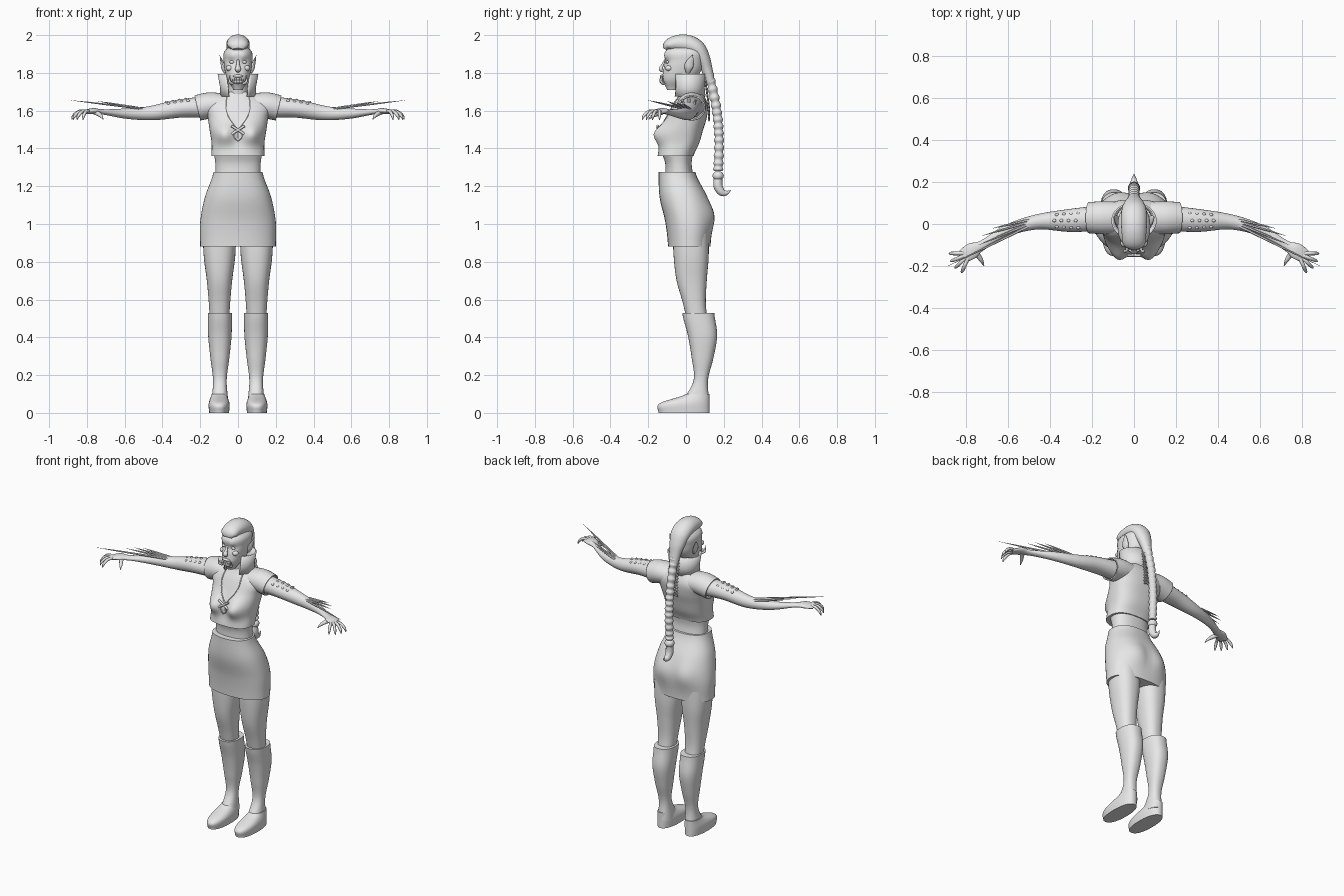
import bpy, bmesh, math
from mathutils import Vector
from mathutils.bvhtree import BVHTree

cube = bpy.data.objects.get("Cube")
if cube:
    bpy.data.objects.remove(cube)

grey = bpy.data.materials.new("plain_grey")
grey.use_nodes = True
COLOUR = (0.8, 0.8, 0.8, 1)
grey.diffuse_color = COLOUR
shader = next(node for node in grey.node_tree.nodes if node.type == 'BSDF_PRINCIPLED')
shader.inputs["Base Color"].default_value = COLOUR


def curve(keys, t):
    """Smooth value at t (0 to 1) along evenly spaced keys."""
    last = len(keys) - 1
    if last == 0:
        return keys[0]
    i = min(int(t * last), last - 1)
    u = t * last - i
    a, b, c, d = (keys[min(max(i + step, 0), last)] for step in (-1, 0, 1, 2))
    slope, next_slope = (c - a) / 2, (d - b) / 2
    rise = c - b
    return b + slope * u + (rise * 3 - slope * 2 - next_slope) * u ** 2 + (slope + next_slope - rise * 2) * u ** 3


def finish(name, bm, mirror=False, thick=0):
    mesh = bpy.data.meshes.new(name)
    bm.to_mesh(mesh)
    bm.free()
    mesh.materials.append(grey)
    part = bpy.data.objects.new(name, mesh)
    bpy.context.collection.objects.link(part)
    if thick:
        part.modifiers.new("Thickness", 'SOLIDIFY').thickness = thick
    if mirror:
        part.modifiers.new("Mirror", 'MIRROR').use_mirror_merge = False
    bpy.ops.object.select_all(action='DESELECT')
    part.select_set(True)
    bpy.context.view_layer.objects.active = part
    bpy.ops.object.shade_smooth_by_angle(angle=math.radians(50))
    return part


def skin(name, rings, closed=True, caps=True, **options):
    """Bridge rings of points into one surface."""
    bm = bmesh.new()
    rows = [[bm.verts.new(point) for point in ring] for ring in rings]
    count = len(rows[0])
    for low, high in zip(rows, rows[1:]):
        for i in range(count if closed else count - 1):
            j = (i + 1) % count
            bm.faces.new((low[i], low[j], high[j], high[i]))
    if closed and caps:
        bm.faces.new(rows[0][::-1])
        bm.faces.new(rows[-1])
    bmesh.ops.recalc_face_normals(bm, faces=bm.faces)
    return finish(name, bm, **options)


def loft(name, bottom, top, front, back, width, centre=0, square=2.3, bulges=(), sides=48, steps=24, **options):
    """Stack rounded cross-sections; each bulge pushes the front (-1) or back (1) along y."""
    rings = []
    for step in range(steps + 1):
        t = step / steps
        z = bottom + (top - bottom) * t
        near, far, half = curve(front, t), curve(back, t), curve(width, t)
        ring = []
        for i in range(sides):
            angle = math.tau * i / sides
            c, s = math.cos(angle), math.sin(angle)
            x = half * math.copysign(abs(c) ** (2 / square), c)
            y = (near + far) / 2 + (far - near) / 2 * math.copysign(abs(s) ** (2 / square), s)
            for side, bx, bz, spread, amount in bulges:
                distance = math.hypot(abs(x) - bx, z - bz) / spread
                y += side * amount * math.sqrt(max(0, side * s)) * math.exp(-distance ** 2)
            ring.append((centre + x, y, z))
        rings.append(ring)
    return skin(name, rings, **options)


def tube(name, path, radius, flat=(1,), across=(0, 1, 0), sides=12, steps=20, **options):
    """Sweep an ellipse along a path; two-number points lie on the middle plane."""
    keys = [Vector((0, *point)) if len(point) == 2 else Vector(point) for point in path]
    spots = [curve(keys, i / steps) for i in range(steps + 1)]
    rings = []
    for i, spot in enumerate(spots):
        along = (spots[min(i + 1, steps)] - spots[max(i - 1, 0)]).normalized()
        u = Vector(across)
        u = (u - along * u.dot(along)).normalized()
        v = along.cross(u) * curve(flat, i / steps)
        size = max(curve(radius, i / steps), .001)
        angles = [math.tau * j / sides for j in range(sides)]
        rings.append([spot + (u * math.cos(angle) + v * math.sin(angle)) * size for angle in angles])
    return skin(name, rings, **options)


def blob(name, place, size, mirror=False):
    bm = bmesh.new()
    bmesh.ops.create_uvsphere(bm, u_segments=14, v_segments=8, radius=1)
    bmesh.ops.scale(bm, vec=size, verts=bm.verts)
    bmesh.ops.translate(bm, vec=place, verts=bm.verts)
    return finish(name, bm, mirror)


SIDEWAYS = (1, 0, 0)

# Clothes and trunk
loft("skirt", .88, 1.275, front=(-.095, -.11, -.14, -.145), back=(.13, .135, .11, .05),
     width=(.2, .2, .175, .13), bulges=[(1, .085, 1.05, .08, .025)])
loft("waist", 1.24, 1.4, front=(-.11, -.11, -.135), back=(.04, .03, .04), width=(.12, .12, .13))
top = loft("cropped_top", 1.36, 1.7, front=(-.15, -.13, -.12, -.1, -.07, -.03),
           back=(.04, .07, .09, .11, .115, .09), width=(.14, .14, .15, .16, .17, .07),
           square=2.5, sides=64, bulges=[(-1, .078, 1.475, .06, .058)])
tube("cap_sleeve", [(.07, .03, 1.63), (.15, .03, 1.628), (.215, .03, 1.614)], radius=(.075, .078, .074),
     flat=(.8, .88, .92), sides=28, mirror=True, caps=False, thick=.008)

# Stand-up collar, open at the front
rings = []
for z, half, depth, gap in ((1.675, .088, .08, .55), (1.72, .086, .076, .6), (1.795, .1, .08, .62)):
    angles = [gap + (math.tau - 2 * gap) * i / 36 for i in range(37)]
    rings.append([(half * math.sin(angle), .015 - depth * math.cos(angle), z) for angle in angles])
skin("collar", rings, closed=False, thick=.008)

# Neck and head
tube("neck", [(.025, 1.66), (.01, 1.72), (0, 1.79)], radius=(.06, .05, .05), across=SIDEWAYS, sides=24)
loft("head", 1.71, 1.965, front=(-.1, -.125, -.12, -.11, -.11, -.05), back=(-.04, .04, .08, .09, .09, .04),
     width=(.025, .055, .07, .076, .072, .02),
     bulges=[(-1, .035, 1.858, .016, -.01), (-1, .03, 1.885, .02, .006)])
tube("nose", [(-.11, 1.87), (-.125, 1.84), (-.133, 1.82), (-.12, 1.808)], radius=(.006, .01, .016, .01),
     flat=(.7,), across=SIDEWAYS)
blob("eye", (.033, -.098, 1.857), (.015, .009, .008), mirror=True)
blob("cheekbone", (.045, -.09, 1.825), (.02, .02, .016), mirror=True)
blob("upper_lip", (0, -.124, 1.783), (.028, .012, .008))
blob("lower_lip", (0, -.122, 1.752), (.03, .016, .01))
for i in range(4):
    x, y = .007 + .011 * i, -.136 + .005 * i
    tube(f"tooth_{i + 1}", [(x, y, 1.75), (x, y, 1.772)], radius=(.004, 0), sides=6, steps=2, mirror=True)
tube("tusk", [(.03, -.118, 1.742), (.044, -.132, 1.755), (.044, -.137, 1.79)], radius=(.008, .007, 0), mirror=True)
tube("ear", [(.066, .01, 1.8), (.078, .015, 1.835), (.088, .025, 1.865), (.097, .035, 1.895)],
     radius=(.01, .024, .017, 0), flat=(.8, .4, .4), mirror=True)

# Crest of hair running back into the braid
tube("hair_crest", [(-.11, 1.925), (-.095, 1.945), (-.05, 1.955), (.01, 1.95), (.06, 1.925), (.09, 1.875),
                    (.11, 1.82), (.13, 1.75)], radius=(.03, .052, .058, .062, .06, .05, .036, .026),
     flat=(.4, .8, .75, .9), across=SIDEWAYS, sides=24, steps=32)
strands = [.027 if i % 2 else .021 for i in range(29)]
tube("braid", [(.12, 1.8), (.16, 1.62), (.175, 1.45), (.17, 1.28)], radius=strands, across=SIDEWAYS, steps=112)
blob("braid_tie", (0, .17, 1.255), (.03, .03, .026))
tube("braid_tip", [(.17, 1.25), (.17, 1.2), (.19, 1.168), (.215, 1.165), (.238, 1.18)],
     radius=(.022, .024, .02, .012, 0), across=SIDEWAYS)

# Lacing down the spine
for side, label in ((-1, "right"), (1, "left")):
    heights = [1.775 - .019 * i for i in range(13)]
    cross = [(side * .022 * (-1) ** i, min(.121, .1 + (heights[0] - z) / 7), z) for i, z in enumerate(heights)]
    tube(f"lacing_{label}", cross, radius=(.005,), sides=6, steps=48)

# Necklace laid on the chest, with crossed pendant
bpy.context.view_layer.update()
surface = BVHTree.FromObject(top, bpy.context.evaluated_depsgraph_get())


def on_chest(x, z):
    hit = surface.ray_cast(Vector((x, -1, z)), Vector((0, 1, 0)))[0]
    return (x, hit.y - .002 if hit else -.05, z)


cord = [Vector(point) for point in ((.058, 1.7), (.064, 1.62), (.05, 1.57), (.02, 1.525), (0, 1.5))]
tube("necklace", [on_chest(*curve(cord, i / 24)) for i in range(25)], radius=(.003,), sides=6, steps=48, mirror=True)
front = on_chest(.03, 1.5)[1] - .004
tube("pendant_bar", [(-.035, front, 1.475), (.035, front, 1.52)], radius=(.007,), sides=8, steps=2, mirror=True)
tube("pendant_loop", [(.016, front, 1.49), (.02, front, 1.46), (0, front, 1.437)], radius=(.003,), sides=6, mirror=True)

# Arms, with fingers fanned around the palm
tube("arm", [(.14, .03, 1.62), (.3, .017, 1.612), (.46, .01, 1.587), (.6, -.03, 1.585), (.72, -.1, 1.594),
             (.77, -.127, 1.598), (.815, -.155, 1.592)], radius=(.06, .055, .036, .028, .023, .038, .032),
     flat=(1, .88, 1.05, .95, .6, .4, .35), sides=24, steps=36, mirror=True)
palm = Vector((.78, -.14, 1.596))
for i in range(4):
    angle = math.radians(-22 * i)
    reach = Vector((math.cos(angle), math.sin(angle), 0)) * .1
    drop = Vector((0, 0, -.044))
    tube(f"finger_{i + 1}", [palm + reach * .2, palm + reach * .6, palm + reach * .9 + drop / 2, palm + reach + drop],
         radius=(.01, .009, .008, .002), sides=8, mirror=True)
tube("thumb", [(.755, -.13, 1.592), (.738, -.155, 1.582), (.725, -.176, 1.572), (.714, -.198, 1.555)],
     radius=(.015, .012, .009, .002), across=SIDEWAYS, sides=8, mirror=True)

# Forearm quills and upper-arm studs
for i, (x, y) in enumerate(((.67, -.02), (.72, -.055), (.74, -.1), (.885, -.2))):
    tube(f"quill_{i + 1}", [(.5, .02 - .01 * i, 1.61), (x, y, 1.64 + .005 * i)], radius=(.007, .006, .004, 0),
         sides=6, mirror=True)
for i in range(4):
    for j in range(3):
        x, angle = .265 + .034 * i + .012 * (j % 2), .65 * (j - 1)
        thin = (x - .25) / .15
        y = .016 + (.057 - .014 * thin) * math.sin(angle)
        z = 1.614 - .016 * thin + (.051 - .008 * thin) * math.cos(angle)
        blob(f"stud_{i + 1}_{j + 1}", (x, y, z), (.009, .008, .008), mirror=True)

# Legs and boots
loft("leg", .45, .95, front=(.01, -.015, -.05, -.065, -.07), back=(.12, .105, .11, .12, .12),
     width=(.05, .056, .067, .083, .088), centre=.098, mirror=True)
loft("boot_shaft", .05, .53, front=(-.02, .04, .03, .01, -.02), back=(.124, .116, .145, .165, .15),
     width=(.045, .036, .05, .062, .064), centre=.096, mirror=True)
loft("boot_foot", 0, .1, front=(-.145, -.14, 0), back=(.125,), width=(.053, .055, .04), centre=.1, mirror=True)
